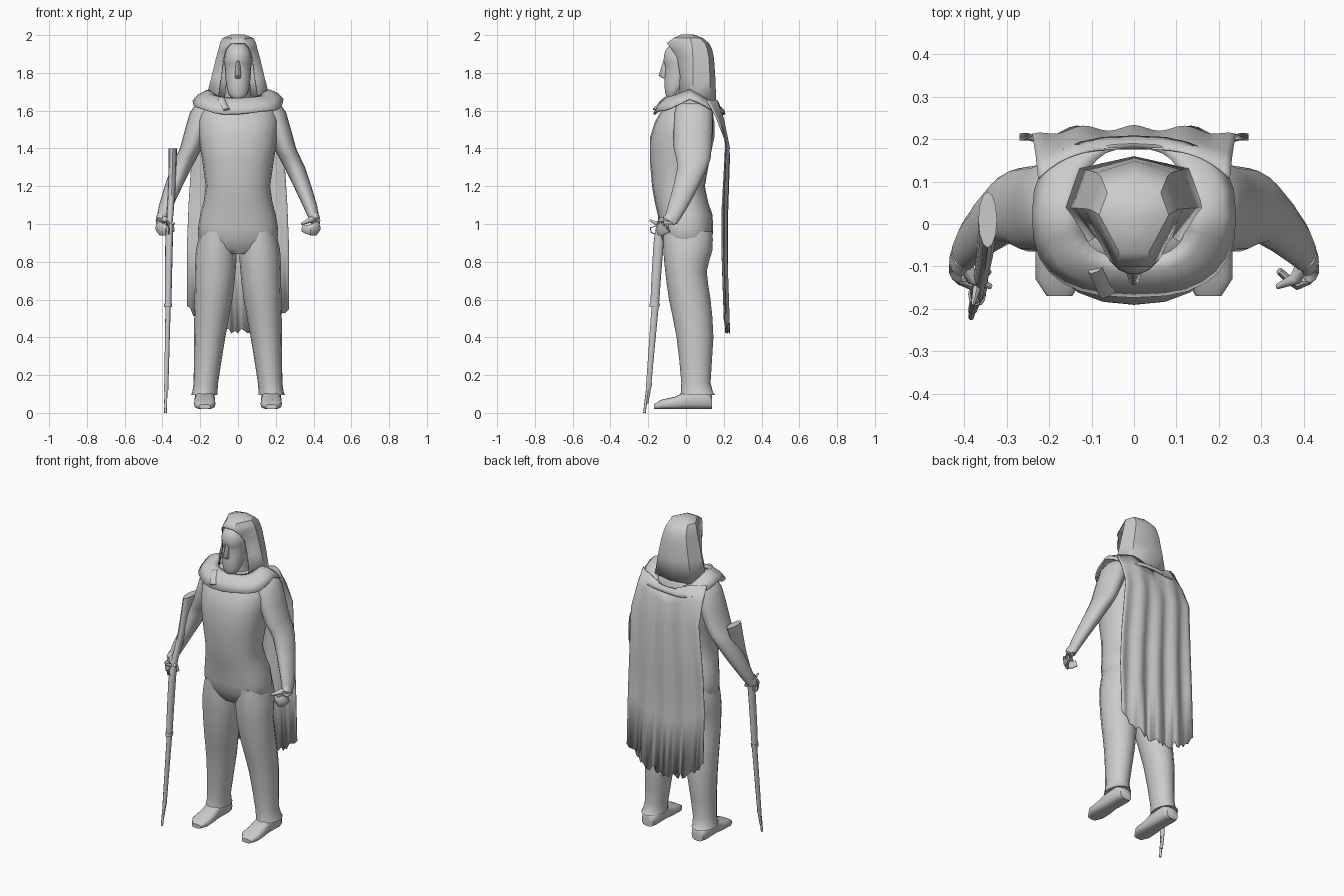
import bpy, bmesh, math
from mathutils import Vector

cube = bpy.data.objects.get("Cube")
if cube:
    bpy.data.objects.remove(cube, do_unlink=True)

shade = .6
grey = bpy.data.materials.new("plain grey")
grey.use_nodes = True
grey.diffuse_color = (shade, shade, shade, 1)
grey.node_tree.nodes["Principled BSDF"].inputs["Base Color"].default_value = (shade, shade, shade, 1)


def finish(name, bm, angle=50, thickness=0):
    bmesh.ops.recalc_face_normals(bm, faces=bm.faces[:])
    mesh = bpy.data.meshes.new(name)
    bm.to_mesh(mesh)
    bm.free()
    mesh.materials.append(grey)
    part = bpy.data.objects.new(name, mesh)
    bpy.context.collection.objects.link(part)
    if thickness:
        cloth = part.modifiers.new("cloth", "SOLIDIFY")
        cloth.thickness = thickness
        cloth.offset = 0
    bpy.ops.object.select_all(action="DESELECT")
    part.select_set(True)
    bpy.context.view_layer.objects.active = part
    bpy.ops.object.shade_smooth_by_angle(angle=math.radians(angle))


def bridge(bm, rows, closed):
    for lower, upper in zip(rows, rows[1:]):
        count = len(lower)
        for i in range(count if closed else count - 1):
            j = (i + 1) % count
            bm.faces.new((lower[i], lower[j], upper[j], upper[i]))


def rounded(angle, power):
    """Point on a unit circle, squared off as the power rises."""
    c, s = math.cos(angle), math.sin(angle)
    return (math.copysign(abs(c) ** (2 / power), c), math.copysign(abs(s) ** (2 / power), s))


def ring(z, y, wide, deep, x=0):
    return Vector((x, y, z, wide, deep))


def section(z, front, back, wide, x=0):
    return ring(z, (front + back) / 2, wide, (back - front) / 2, x)


def smoothed(rings):
    """Add a curved in-between ring to each pair of rings."""
    result = []
    last = len(rings) - 1
    for k in range(last):
        before, a, b, after = rings[max(k - 1, 0)], rings[k], rings[k + 1], rings[min(k + 2, last)]
        result += [a, (a + b) / 2 + (a + b - before - after) / 16]
    return result + [rings[-1]]


def loft(name, rings, along="z", side=1, sides=16, power=2):
    bm = bmesh.new()
    rows = []
    last = len(rings) - 1
    for k, r in enumerate(rings):
        across, depth = Vector((1, 0, 0)), Vector((0, 1, 0))
        if along == "y":
            depth = Vector((0, 0, 1))
        elif along == "path":
            run = (rings[min(k + 1, last)] - rings[max(k - 1, 0)]).xyz.normalized()
            across = run.cross(Vector((0, 0, 1)) if abs(run.z) < .8 else Vector((0, 1, 0))).normalized()
            depth = across.cross(run)
        row = []
        for i in range(sides):
            c, s = rounded(math.tau * i / sides, power)
            point = Vector(r[:3]) + across * r[3] * c + depth * r[4] * s
            point.x *= side
            row.append(bm.verts.new(point))
        rows.append(row)
    bridge(bm, rows, True)
    bm.faces.new(rows[0])
    bm.faces.new(rows[-1])
    finish(name, bm)


Vector5 = Vector
# Tunic body and neck
loft("torso", smoothed([
    section(z=.84, front=-.08, back=.12, wide=.13),
    section(z=.92, front=-.13, back=.14, wide=.21),
    section(z=1.05, front=-.15, back=.14, wide=.2),
    section(z=1.2, front=-.18, back=.1, wide=.17),
    section(z=1.46, front=-.19, back=.15, wide=.21),
    section(z=1.6, front=-.13, back=.14, wide=.2),
    section(z=1.67, front=-.07, back=.11, wide=.1)]), sides=20, power=2.3)
loft("neck", [ring(z=1.6, y=.02, wide=.08, deep=.08), ring(z=1.78, y=-.01, wide=.06, deep=.07)])

# Limbs, built once per side
leg = smoothed([
    section(x=.11, z=.96, front=-.12, back=.14, wide=.09),
    section(x=.115, z=.86, front=-.12, back=.14, wide=.108),
    section(x=.12, z=.75, front=-.11, back=.11, wide=.107),
    section(x=.13, z=.6, front=-.09, back=.13, wide=.1),
    section(x=.15, z=.4, front=-.05, back=.145, wide=.083),
    section(x=.17, z=.16, front=-.025, back=.13, wide=.065),
    section(x=.178, z=.095, front=-.03, back=.155, wide=.07)])
arm = smoothed([
    ring(x=.15, y=.04, z=1.64, wide=.06, deep=.08),
    ring(x=.185, y=.04, z=1.59, wide=.07, deep=.1),
    ring(x=.25, y=.035, z=1.4, wide=.058, deep=.1),
    ring(x=.3, y=.035, z=1.3, wide=.055, deep=.08),
    ring(x=.38, y=-.04, z=1.1, wide=.038, deep=.055),
    ring(x=.41, y=-.085, z=1, wide=.024, deep=.036)])
palm = smoothed([
    ring(x=.405, y=-.075, z=1.04, wide=.026, deep=.035),
    ring(x=.417, y=-.11, z=.985, wide=.02, deep=.04),
    ring(x=.385, y=-.143, z=.968, wide=.013, deep=.03),
    ring(x=.342, y=-.11, z=.978, wide=.008, deep=.02)])
thumb = [
    ring(x=.405, y=-.085, z=1.03, wide=.018, deep=.018),
    ring(x=.38, y=-.13, z=1.02, wide=.015, deep=.015),
    ring(x=.337, y=-.148, z=1, wide=.006, deep=.006)]


def shoe_slice(y, top, wide):
    sole = .02
    return ring(x=.176, y=y, z=(top + sole) / 2, wide=wide, deep=(top - sole) / 2)


shoe = [shoe_slice(y=.137, top=.09, wide=.04), shoe_slice(y=.11, top=.12, wide=.054),
        shoe_slice(y=0, top=.115, wide=.05), shoe_slice(y=-.06, top=.085, wide=.056),
        shoe_slice(y=-.13, top=.07, wide=.056), shoe_slice(y=-.17, top=.045, wide=.03)]
for side, word in ((1, "left"), (-1, "right")):
    loft(word + "_trouser_leg", leg, side=side)
    loft(word + "_shoe", shoe, along="y", side=side, power=3)
    loft(word + "_arm", arm, side=side)
    loft(word + "_palm_and_fingers", palm, along="path", side=side, sides=10)
    loft(word + "_thumb", thumb, along="path", side=side, sides=8)

# Head with beard, brow and nose
loft("head", smoothed([
    section(z=1.665, front=-.1, back=-.05, wide=.03),
    section(z=1.69, front=-.11, back=-.03, wide=.05),
    section(z=1.75, front=-.115, back=.02, wide=.064),
    section(z=1.83, front=-.11, back=.05, wide=.07),
    section(z=1.865, front=-.12, back=.06, wide=.074),
    section(z=1.92, front=-.11, back=.06, wide=.066),
    section(z=1.96, front=-.07, back=.03, wide=.03)]), sides=18)
loft("nose", [
    section(z=1.865, front=-.12, back=-.1, wide=.009),
    section(z=1.785, front=-.145, back=-.09, wide=.017),
    section(z=1.77, front=-.12, back=-.09, wide=.014)], sides=8)

# Hood: half outlines from the front edge round to the back, then mirrored
bm = bmesh.new()
rows = []


def hood_row(z, edge, front, wide, back, hang=0):
    half = [(edge, front, z), (wide, back / 4, z), (wide * .77, back * .82, z - hang)]
    outline = half + [(0, back, z - hang)] + [(-x, y, h) for x, y, h in reversed(half)]
    rows.append([bm.verts.new(p) for p in outline])


hood_row(z=1.67, edge=.105, front=-.04, wide=.165, back=.157, hang=.025)
hood_row(z=1.78, edge=.088, front=-.03, wide=.137, back=.152)
hood_row(z=1.88, edge=.076, front=-.045, wide=.113, back=.145)
hood_row(z=1.925, edge=.062, front=-.075, wide=.1, back=.135)
hood_row(z=1.955, edge=.04, front=-.1, wide=.093, back=.12)
hood_row(z=1.982, edge=.034, front=-.065, wide=.08, back=.088)
hood_row(z=2, edge=.014, front=-.025, wide=.035, back=.04)
crown = 4
bridge(bm, rows[:crown + 1], False)
bridge(bm, rows[crown:], True)
bm.faces.new(rows[-1])
finish("hood", bm, angle=35, thickness=.006)

# Cowl lying over the shoulders
bm = bmesh.new()
rows = []
steps = 28
for t in (0, .35, .75, 1):
    row = []
    for i in range(steps):
        angle = math.tau * i / steps
        c, s = rounded(angle, 2.6)
        front, back = max(-s, 0), max(s, 0)
        inner = Vector((.125 * c, .02 + .16 * back - .1 * front, 1.695 - .03 * front - .085 * back))
        outer = Vector((.238 * c, .02 + .185 * back - .19 * front, 1.655 - .07 * front - .075 * back))
        point = inner.lerp(outer, t)
        point.z += .03 * math.sin(math.pi * t) * (1 - back / 2) + t * math.sin(5 * angle + 1) / 160
        row.append(bm.verts.new(point))
    rows.append(row)
bridge(bm, rows, True)
finish("shoulder_cowl", bm, thickness=.008)
loft("cowl_fold", [
    ring(x=-.09, y=-.105, z=1.665, wide=.02, deep=.012),
    ring(x=-.06, y=-.165, z=1.605, wide=.022, deep=.008)], along="path", sides=8)

# Cape with soft folds and a ragged hem
bm = bmesh.new()
rows = []
columns = 32
for height, y in ((1, .178), (.92, .202), (.8, .224), (.5, .208), (.3, .208), (0, .22)):
    fall = 1 - height
    row = []
    for i in range(columns + 1):
        u = 2 * i / columns - 1
        top = 1.6 + .055 * min(1, abs(u) * 1.6)
        hem = .42 + .13 * abs(u) ** 2.5 + .025 * (i % 4 == 1) + .015 * (i % 3 == 0)
        x = u * (.225 + .045 * min(1, fall * 1.6))
        fold = .011 * math.cos(u * math.pi * 4) * min(1, fall * 3)
        wrap = .02 * u ** 4 + .05 * abs(u) ** 3 * max(0, 1 - fall * 6)
        row.append(bm.verts.new((x, y + fold - wrap, hem + (top - hem) * height)))
    rows.append(row)
bridge(bm, rows, False)
finish("cape", bm, angle=60, thickness=.005)

# Long gun held upright by the right hand
loft("gun_stock", smoothed([
    ring(x=-.345, y=.01, z=1.4, wide=.022, deep=.066),
    ring(x=-.35, y=-.055, z=1.2, wide=.02, deep=.043),
    ring(x=-.36, y=-.12, z=1.04, wide=.017, deep=.024),
    ring(x=-.365, y=-.145, z=.9, wide=.02, deep=.027),
    ring(x=-.37, y=-.166, z=.57, wide=.017, deep=.023)]), sides=12)
loft("gun_band", [
    ring(x=-.37, y=-.165, z=.58, wide=.021, deep=.027),
    ring(x=-.37, y=-.167, z=.56, wide=.021, deep=.027)], sides=12)
loft("gun_barrel", [
    ring(x=-.37, y=-.163, z=.57, wide=.014, deep=.02),
    ring(x=-.38, y=-.2, z=.12, wide=.011, deep=.014)], sides=10)
for name, y, tip in (("gun_muzzle", -.2, 0), ("gun_ramrod", -.187, .05)):
    loft(name, [ring(x=-.38, y=y, z=.16, wide=.008, deep=.008),
                ring(x=-.384, y=y - .02, z=tip, wide=.007, deep=.007)], sides=8)
loft("gun_hammer", [
    ring(x=-.37, y=-.15, z=1, wide=.01, deep=.012),
    ring(x=-.38, y=-.192, z=1.02, wide=.004, deep=.005)], along="path", sides=8)
guard = [(-.16, .99), (-.188, .98), (-.185, .955), (-.155, .945)]
loft("gun_trigger_guard", [ring(x=-.367, y=y, z=z, wide=.004, deep=.004) for y, z in guard],
     along="path", sides=6)
